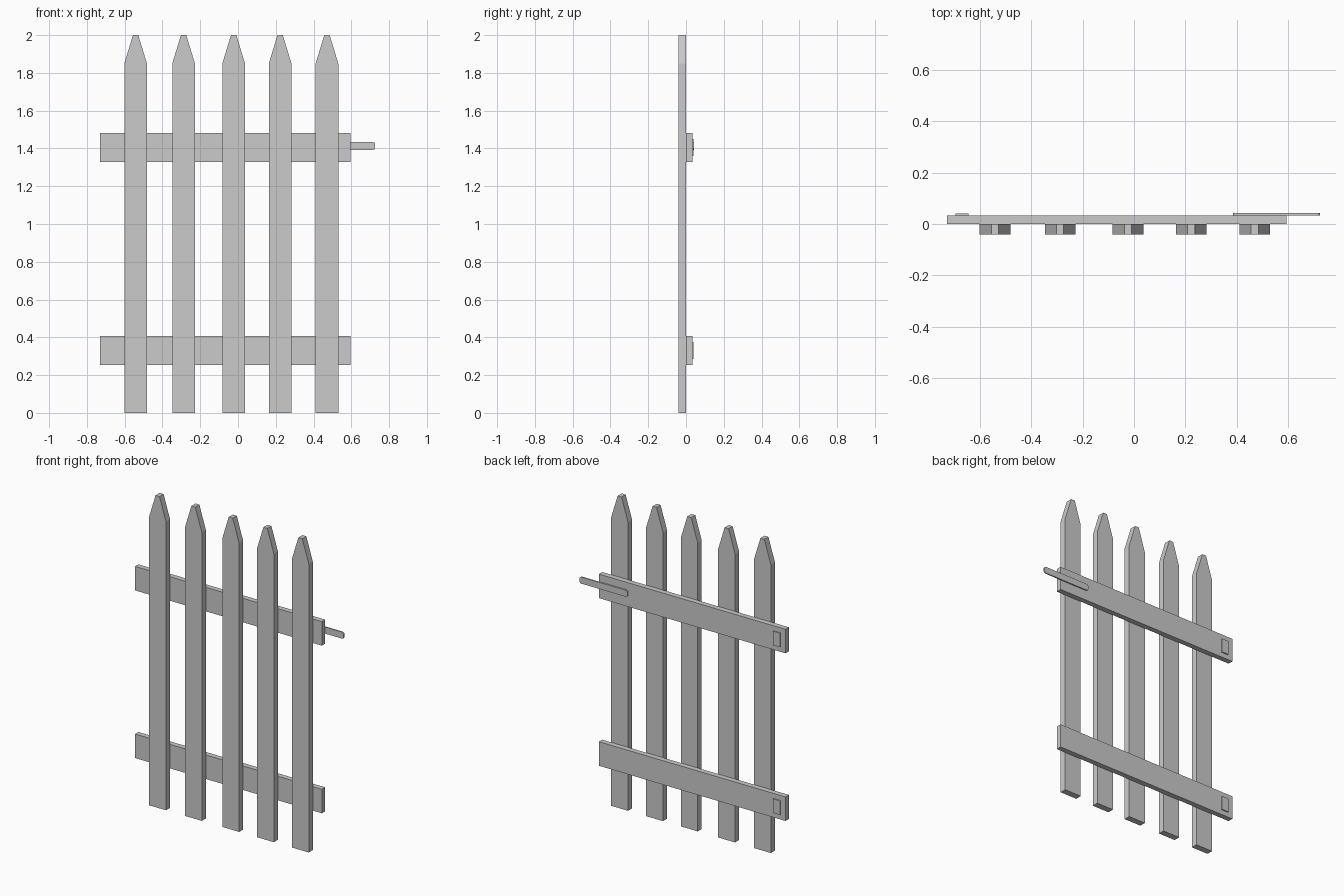
import bpy, bmesh
from math import cos, sin, pi

if "Cube" in bpy.data.objects:
    bpy.data.objects.remove(bpy.data.objects["Cube"])


def slab(name, outline, y0, y1):
    """Extrude an (x, z) outline from y0 to y1."""
    bm = bmesh.new()
    face = bm.faces.new([bm.verts.new((x, y0, z)) for x, z in outline])
    new = bmesh.ops.extrude_face_region(bm, geom=[face])["geom"]
    verts = [v for v in new if isinstance(v, bmesh.types.BMVert)]
    bmesh.ops.translate(bm, verts=verts, vec=(0, y1 - y0, 0))
    bmesh.ops.recalc_face_normals(bm, faces=bm.faces)
    mesh = bpy.data.meshes.new(name)
    bm.to_mesh(mesh)
    bm.free()
    obj = bpy.data.objects.new(name, mesh)
    bpy.context.collection.objects.link(obj)
    return obj


def rect(x0, x1, z0, z1):
    return [(x0, z0), (x1, z0), (x1, z1), (x0, z1)]


def rounded(x0, x1, z0, z1, r, steps=3):
    corners = [(x1 - r, z1 - r), (x0 + r, z1 - r), (x0 + r, z0 + r), (x1 - r, z0 + r)]
    return [(cx + r * cos((i + k / steps) * pi / 2), cz + r * sin((i + k / steps) * pi / 2))
            for i, (cx, cz) in enumerate(corners) for k in range(steps + 1)]


# Pointed pickets, slightly uneven spacing
W, TIP = 0.06, 0.014
for i, x in enumerate((-0.542, -0.288, -0.023, 0.223, 0.471)):
    slab(f"picket_{i + 1}",
         [(x - W, 0), (x + W, 0), (x + W, 1.85), (x + TIP, 2), (x - TIP, 2), (x - W, 1.85)],
         -0.041, 0)

# Cross rails with a hinge plate on the back of each
for name, z in (("lower", 0.33), ("upper", 1.405)):
    slab(f"{name}_rail", rect(-0.73, 0.595, z - 0.077, z + 0.077), 0, 0.034)
    slab(f"{name}_hinge_plate", rect(-0.696, -0.646, z - 0.045, z + 0.045), 0.034, 0.041)

# Latch bar
slab("latch_bar", rounded(0.387, 0.726, 1.392, 1.434, 0.013), 0.034, 0.042)
